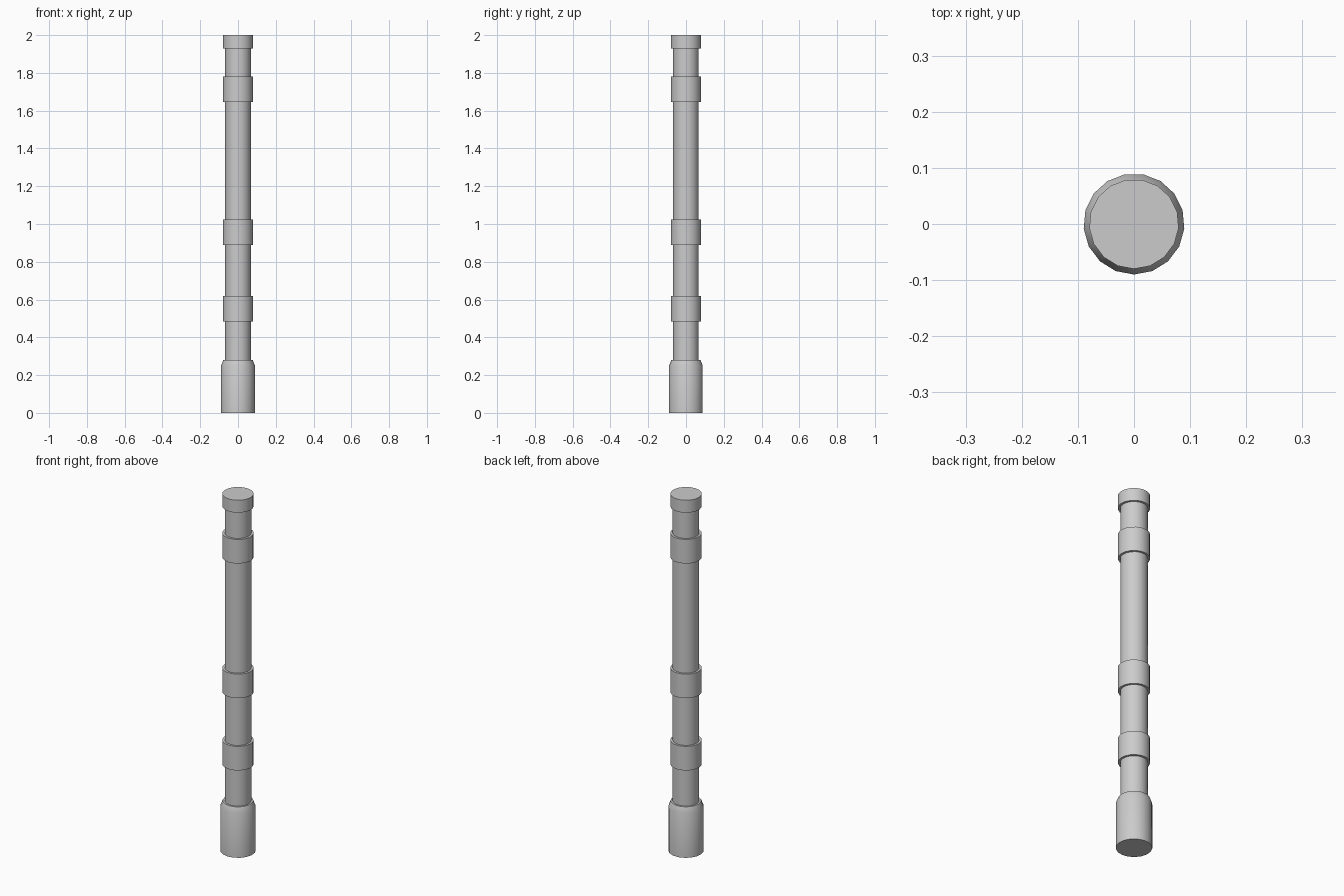
import bpy, bmesh, math

if "Cube" in bpy.data.objects:
    bpy.data.objects.remove(bpy.data.objects["Cube"])

SIDES = 17


def lathe(name, profile):
    """Spin (radius, z) points around z; radius 0 makes a closing cap."""
    bm = bmesh.new()
    rings = []
    for r, z in profile:
        if r == 0:
            rings.append(None)
            continue
        ring = []
        for i in range(SIDES):
            a = -math.pi / 2 + 2 * math.pi * i / SIDES
            ring.append(bm.verts.new((r * math.cos(a), r * math.sin(a), z)))
        rings.append(ring)
    for lo, hi in zip(rings, rings[1:]):
        if lo is None:
            bm.faces.new(hi[::-1])
        elif hi is None:
            bm.faces.new(lo)
        else:
            for i in range(SIDES):
                j = (i + 1) % SIDES
                bm.faces.new((lo[i], lo[j], hi[j], hi[i]))
    mesh = bpy.data.meshes.new(name)
    bm.to_mesh(mesh)
    bm.free()
    obj = bpy.data.objects.new(name, mesh)
    bpy.context.collection.objects.link(obj)
    bpy.ops.object.select_all(action='DESELECT')
    obj.select_set(True)
    bpy.context.view_layer.objects.active = obj
    bpy.ops.object.shade_smooth_by_angle(angle=math.radians(40))
    return obj


SHAFT_R, COLLAR_R, BASE_R = 0.068, 0.08, 0.09

# Base foot with tapered shoulder
lathe("base", [(0, 0), (BASE_R, 0), (BASE_R, 0.25), (0.078, 0.28), (SHAFT_R, 0.28)])

# Exposed shaft sections between the collars
levels = [(0.28, 0.485), (0.62, 0.89), (1.025, 1.645), (1.78, 1.93)]
for n, (z0, z1) in enumerate(levels):
    lathe(f"shaft_section_{n + 1}", [(SHAFT_R, z0), (SHAFT_R, z1)])

# Raised collars fill the gaps between shaft sections
for n, (below, above) in enumerate(zip(levels, levels[1:])):
    z0, z1 = below[1], above[0]
    lathe(f"collar_{n + 1}", [(SHAFT_R, z0), (COLLAR_R, z0), (COLLAR_R, z1), (SHAFT_R, z1)])

# Top cap
lathe("top_cap", [(SHAFT_R, 1.93), (COLLAR_R, 1.93), (COLLAR_R, 2.0), (0, 2.0)])
